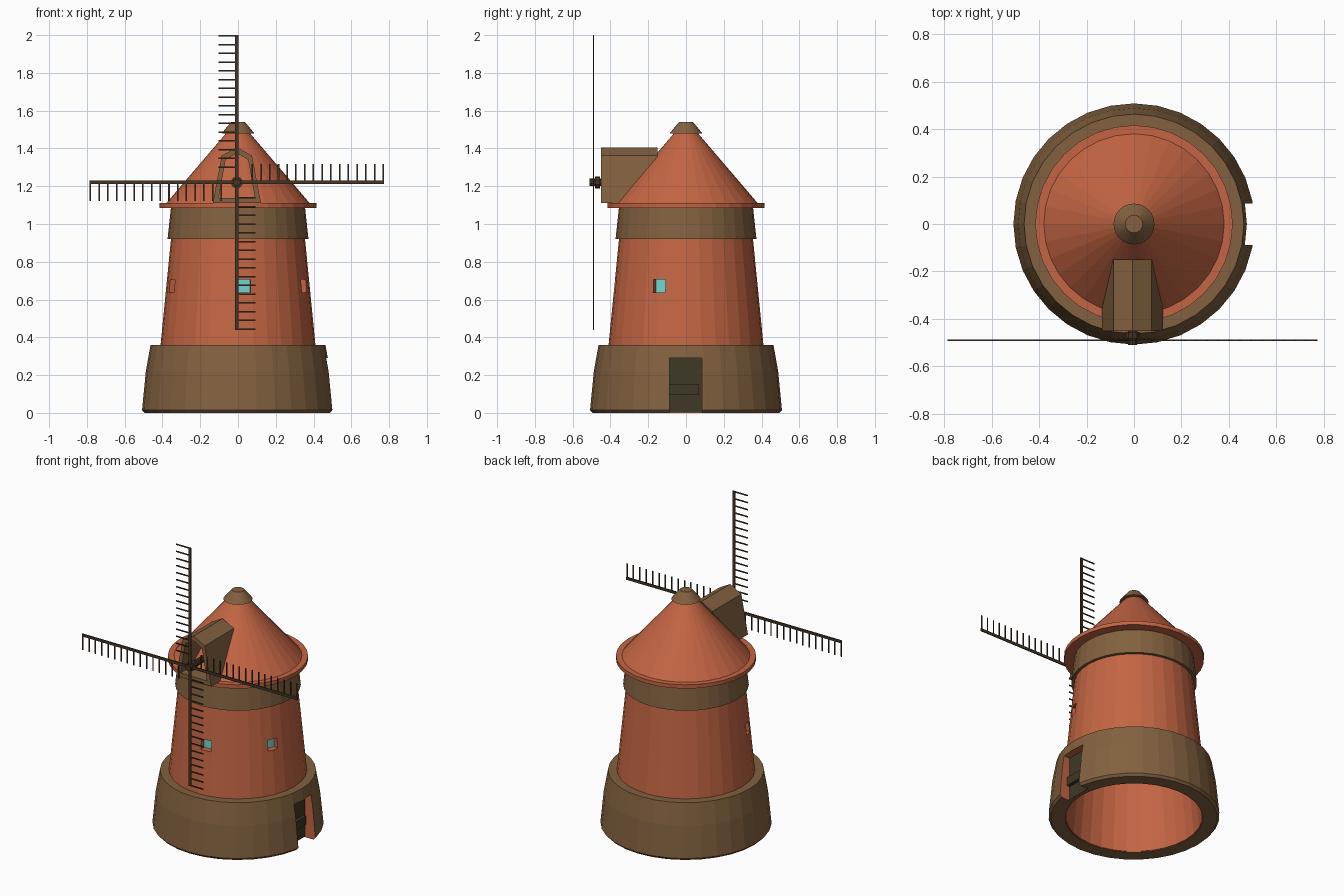
import bpy, bmesh
from math import pi, cos, sin, radians
from mathutils import Matrix, Vector

if "Cube" in bpy.data.objects:
    bpy.data.objects.remove(bpy.data.objects["Cube"])

SIDES = 32
HUB = Vector((-0.006, -0.49, 1.22))


def material(name, rgb):
    m = bpy.data.materials.new(name)
    m.use_nodes = True
    m.diffuse_color = (*rgb, 1)
    m.node_tree.nodes["Principled BSDF"].inputs["Base Color"].default_value = (*rgb, 1)
    return m


terracotta = material("terracotta", (0.55, 0.13, 0.056))
brown = material("brown", (0.225, 0.12, 0.05))
dark_wood = material("dark_wood", (0.06, 0.033, 0.016))
door_wood = material("door_wood", (0.05, 0.04, 0.019))
glass = material("glass", (0.17, 0.68, 0.64))


def finish(name, bm, mat):
    bmesh.ops.remove_doubles(bm, verts=bm.verts, dist=1e-5)
    bmesh.ops.recalc_face_normals(bm, faces=bm.faces)
    me = bpy.data.meshes.new(name)
    bm.to_mesh(me)
    bm.free()
    me.materials.append(mat)
    ob = bpy.data.objects.new(name, me)
    bpy.context.collection.objects.link(ob)
    return ob


def lathe(name, profile, mat, closed=True):
    """Revolve (radius, height) points about the z axis."""
    bm = bmesh.new()
    rings = [[bm.verts.new((r * cos(2 * pi * i / SIDES), r * sin(2 * pi * i / SIDES), z))
              for i in range(SIDES)] for r, z in profile]
    pairs = list(zip(rings, rings[1:]))
    if closed:
        pairs.append((rings[-1], rings[0]))
    for a, b in pairs:
        for i in range(SIDES):
            j = (i + 1) % SIDES
            bm.faces.new((a[i], a[j], b[j], b[i]))
    return finish(name, bm, mat)


def add_box(bm, lo, hi, matrix=Matrix()):
    lo, hi = Vector(lo), Vector(hi)
    place = matrix @ Matrix.Translation((lo + hi) / 2) @ Matrix.Diagonal((*(hi - lo), 1))
    bmesh.ops.create_cube(bm, size=1, matrix=place)


def box(name, lo, hi, mat, matrix=Matrix()):
    bm = bmesh.new()
    add_box(bm, lo, hi, matrix)
    return finish(name, bm, mat)


def cut(target, cutter):
    mod = target.modifiers.new("opening", "BOOLEAN")
    mod.operation = "DIFFERENCE"
    mod.solver = "EXACT"
    mod.material_mode = "TRANSFER"
    mod.object = cutter
    bpy.context.view_layer.objects.active = target
    bpy.ops.object.modifier_apply(modifier=mod.name)


# Masonry
tower = lathe("tower", [(0.405, 0.004), (0.445, 0.004), (0.41, 0.36), (0.338, 1.09),
                        (0.30, 1.09)], terracotta)
base = lathe("base", [(0.41, 0), (0.495, 0), (0.508, 0.015), (0.488, 0.22),
                      (0.463, 0.36), (0.4, 0.36)], brown)
lathe("upper_band", [(0.34, 0.92), (0.373, 0.92), (0.355, 1.088), (0.33, 1.088)], brown)

# Roof with a flat lip and a small cap
lathe("roof", [(0.3, 1.085), (0.416, 1.085), (0.416, 1.11), (0.38, 1.11), (0.055, 1.49)],
      terracotta, closed=False)
lathe("roof_cap", [(0, 1.48), (0.086, 1.48), (0.066, 1.505), (0.037, 1.54), (0, 1.54)],
      brown, closed=False)

# Doorway recess and door
cutter = box("door_cutter", (0.42, -0.088, -0.1), (0.7, 0.086, 0.29), terracotta)
for part in (base, tower):
    cut(part, cutter)
bpy.data.objects.remove(cutter)
box("door", (0.408, -0.088, 0.005), (0.425, 0.086, 0.29), door_wood)
box("door_bar", (0.425, -0.087, 0.095), (0.445, 0.07, 0.15), door_wood)

# Three recessed windows
for label, angle in (("right", -22), ("front", -85), ("left", -158)):
    turn = Matrix.Rotation(radians(angle), 4, "Z")
    cutter = box("window_cutter", (0.3, -0.034, 0.638), (0.5, 0.034, 0.706), terracotta, turn)
    cut(tower, cutter)
    bpy.data.objects.remove(cutter)
    box(label + "_window_pane", (0.334, -0.035, 0.637), (0.342, 0.035, 0.707), glass, turn)

# Open fronted dormer for the sail shaft
outer = [(-0.128, 1.11), (-0.08, 1.362), (0, 1.406), (0.08, 1.362), (0.128, 1.11)]
inner = [(x * 0.75, 1.25 + (z - 1.25) * 0.8) for x, z in outer]
bm = bmesh.new()
loops = [[bm.verts.new((HUB.x + x, y, z)) for x, z in shape]
         for shape, y in ((outer, -0.15), (outer, -0.45), (inner, -0.45), (inner, -0.15))]
for k in range(4):
    a, b = loops[k], loops[(k + 1) % 4]
    for i in range(5):
        j = (i + 1) % 5
        bm.faces.new((a[i], a[j], b[j], b[i]))
finish("dormer", bm, brown)

# Shaft and hub
for name, radius, y0, y1 in (("shaft", 0.02, -0.51, -0.2), ("hub", 0.031, -0.483, -0.455)):
    bm = bmesh.new()
    place = Matrix.Translation((HUB.x, (y0 + y1) / 2, HUB.z)) @ Matrix.Rotation(pi / 2, 4, "X")
    bmesh.ops.create_cone(bm, cap_ends=True, segments=10, radius1=radius, radius2=radius,
                          depth=y1 - y0, matrix=place)
    finish(name, bm, dark_wood)

# Four sails, each a spar with slats along one side
for n, label in enumerate(("top", "right", "bottom", "left")):
    place = Matrix.Translation(HUB) @ Matrix.Rotation(n * pi / 2, 4, "Y")
    bm = bmesh.new()
    add_box(bm, (-0.009, -0.003, 0), (0.009, 0.003, 0.78), place)
    for k in range(16):
        z = 0.776 - k * 0.0463
        add_box(bm, (-0.098, -0.002, z - 0.004), (0, 0.002, z + 0.004), place)
    finish(label + "_sail", bm, dark_wood)
